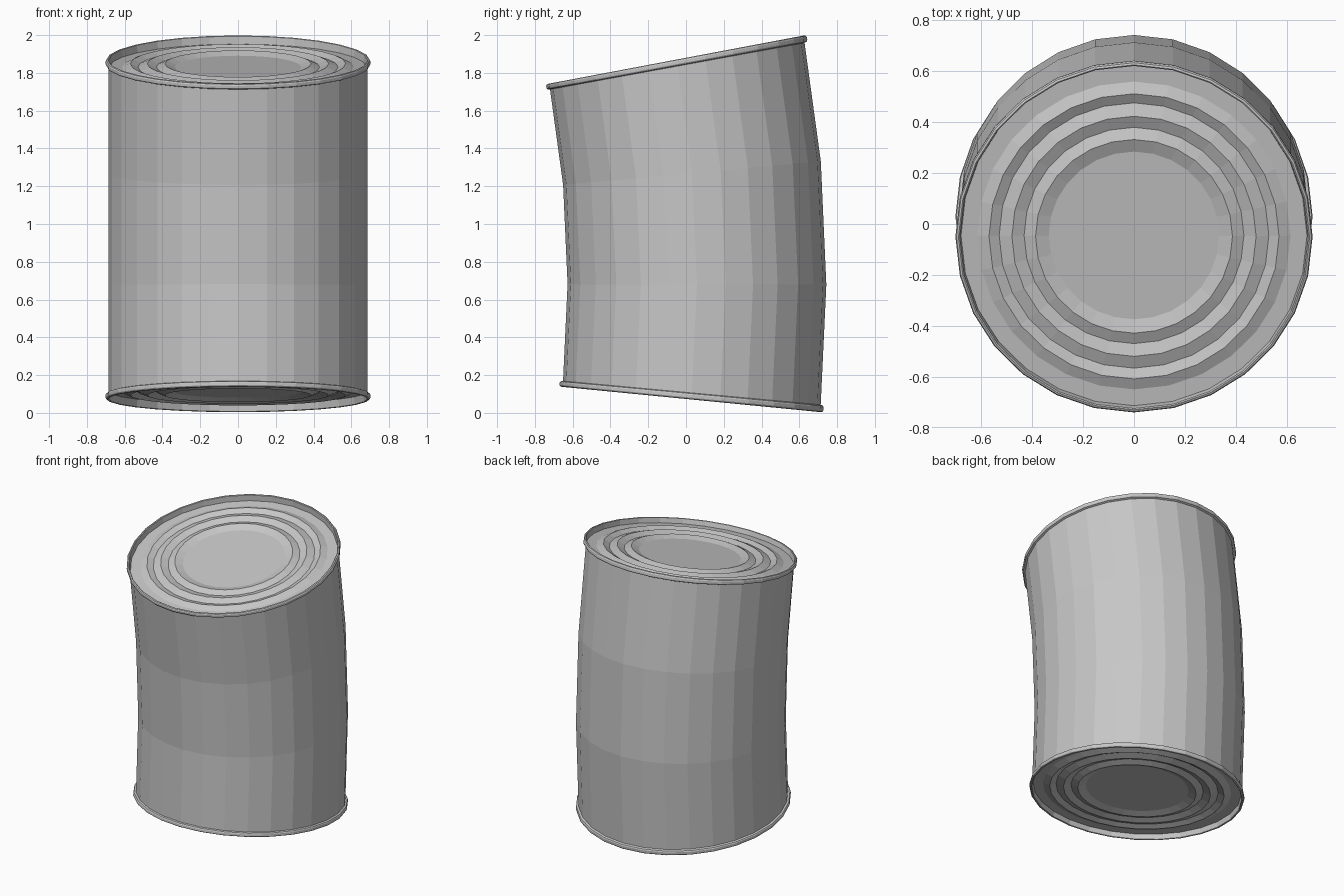
import bpy, bmesh, math

if "Cube" in bpy.data.objects:
    bpy.data.objects.remove(bpy.data.objects["Cube"], do_unlink=True)

SIDES = 28
BEND_RADIUS = 6.36
BEND_Y, BEND_Z = 0.058, 0.69      # foot of the bend, where the can is upright
LOW, HIGH = -0.62, 1.187          # ends of the can along the bent axis

metal = bpy.data.materials.new("grey_metal")
metal.use_nodes = True
grey = (0.57, 0.57, 0.57, 1)
metal.diffuse_color = grey
bsdf = metal.node_tree.nodes["Principled BSDF"]
bsdf.inputs["Base Color"].default_value = grey


def bent(r, turn, s):
    """Place a point of the straight can on the bent axis."""
    a = s / BEND_RADIUS
    reach = BEND_RADIUS + r * math.cos(turn)
    return (r * math.sin(turn),
            BEND_Y - BEND_RADIUS + reach * math.cos(a),
            BEND_Z + reach * math.sin(a))


def lathe(name, profile, cap=False):
    """Revolve (radius, axis position) pairs, optionally capping the first ring."""
    bm = bmesh.new()
    rings = [[bm.verts.new(bent(r, math.tau * i / SIDES, s)) for i in range(SIDES)]
             for r, s in profile]
    for a, b in zip(rings, rings[1:]):
        for i in range(SIDES):
            j = (i + 1) % SIDES
            bm.faces.new((a[i], a[j], b[j], b[i]))
    if cap:
        bm.faces.new(rings[0])
    bmesh.ops.recalc_face_normals(bm, faces=bm.faces)
    # Open shells: make the normals point away from the middle of the can
    bm.normal_update()
    outer = max(bm.faces, key=lambda f: f.calc_center_median().xy.length)
    c = outer.calc_center_median()
    if outer.normal.x * c.x + outer.normal.y * c.y < 0:
        bmesh.ops.reverse_faces(bm, faces=bm.faces)
    mesh = bpy.data.meshes.new(name)
    bm.to_mesh(mesh)
    bm.free()
    mesh.materials.append(metal)
    obj = bpy.data.objects.new(name, mesh)
    bpy.context.collection.objects.link(obj)
    return obj


# Lid with three pressed ridges, recessed inside a beaded rim
RECESS, RIDGE = 0.04, 0.018
ridges = [0.335, 0.387, 0.432, 0.48, 0.53, 0.57, 0.615]
lid = [(r, RECESS - RIDGE * (k % 2)) for k, r in enumerate(ridges)]
lid += [(0.68, RECESS), (0.685, 0.003), (0.69, 0), (0.698, 0.003),
        (0.702, 0.01), (0.702, 0.024), (0.698, 0.031), (0.685, 0.035)]

lathe("bottom_lid", [(r, LOW + d) for r, d in lid], cap=True)
lathe("top_lid", [(r, HIGH - d) for r, d in lid], cap=True)

# Wall in three straight sections
lathe("can_wall", [(0.685, s) for s in (LOW + 0.034, -0.01, 0.58, HIGH - 0.034)])
